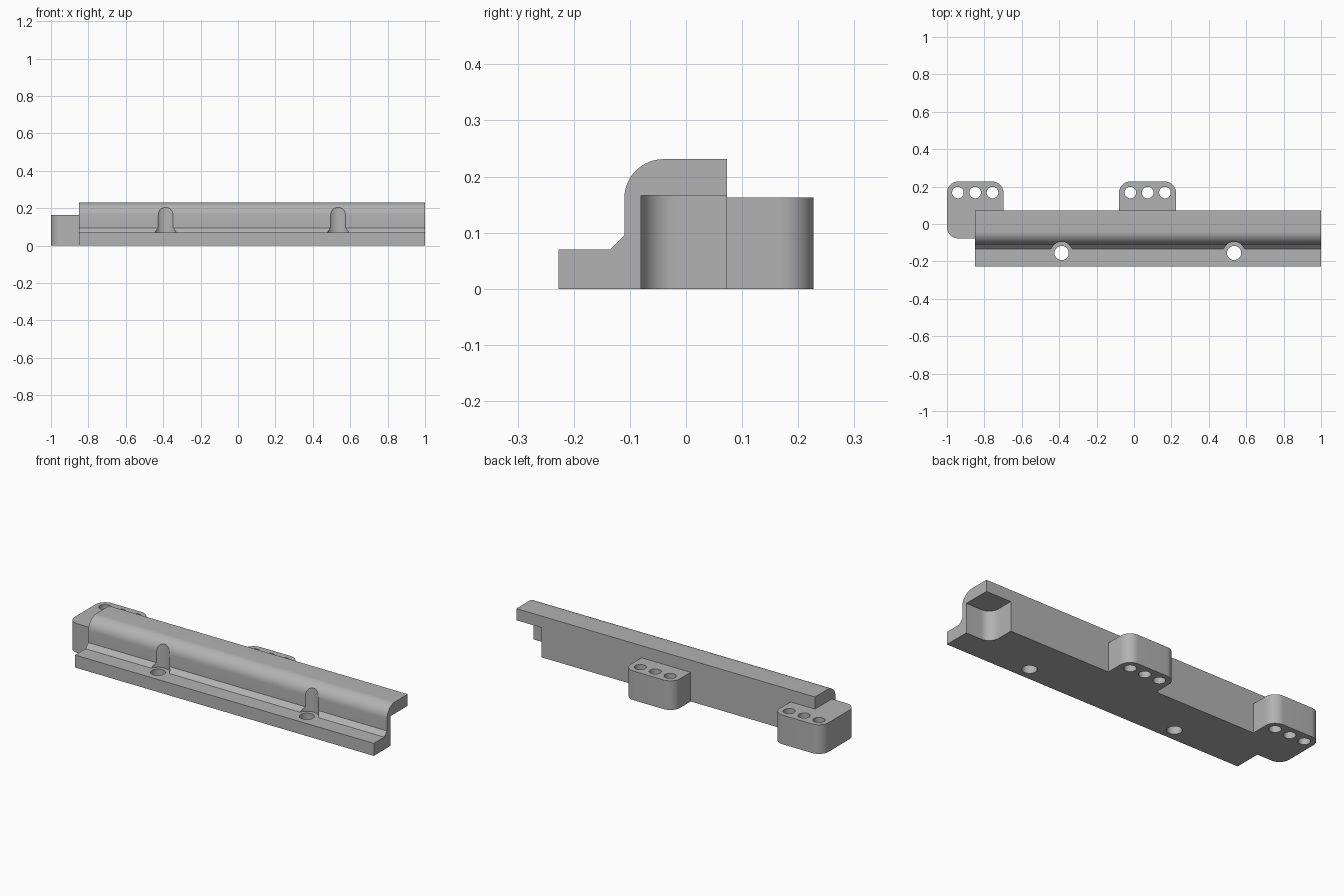
import bpy, bmesh
from math import pi, cos, sin
from mathutils import Vector, Matrix

cube = bpy.data.objects.get("Cube")
if cube:
    bpy.data.objects.remove(cube, do_unlink=True)

grey = bpy.data.materials.new("plain grey")
grey.use_nodes = True
grey.diffuse_color = (0.45, 0.45, 0.45, 1)
grey.node_tree.nodes["Principled BSDF"].inputs["Base Color"].default_value = (0.45, 0.45, 0.45, 1)

RAIL_LEFT, RAIL_BACK = -0.85, 0.073


def prism(name, outline, start, end, place):
    """Extrude a flat outline; place(u, v, w) turns it into model space."""
    bm = bmesh.new()
    rings = [[bm.verts.new(place(u, v, w)) for u, v in outline] for w in (start, end)]
    n = len(outline)
    bm.faces.new(rings[0])
    bm.faces.new(rings[1])
    for i in range(n):
        j = (i + 1) % n
        bm.faces.new((rings[0][i], rings[0][j], rings[1][j], rings[1][i]))
    bmesh.ops.recalc_face_normals(bm, faces=bm.faces)
    mesh = bpy.data.meshes.new(name)
    bm.to_mesh(mesh)
    bm.free()
    mesh.materials.append(grey)
    obj = bpy.data.objects.new(name, mesh)
    bpy.context.collection.objects.link(obj)
    return obj


def along_x(u, v, w):
    return (w, u, v)


def along_z(u, v, w):
    return (u, v, w)


def arc(cx, cy, r, a0, a1, steps=16):
    return [(cx + r * cos(a0 + (a1 - a0) * i / steps),
             cy + r * sin(a0 + (a1 - a0) * i / steps)) for i in range(steps + 1)]


def rounded_box(x0, x1, y0, y1, r, corners):
    """Rectangle outline; corners lists which of 0..3 (anticlockwise from x0,y0) are round."""
    spots = [(x0, y0, 1, 1), (x1, y0, -1, 1), (x1, y1, -1, -1), (x0, y1, 1, -1)]
    pts = []
    for k, (x, y, sx, sy) in enumerate(spots):
        if k in corners:
            pts += arc(x + sx * r, y + sy * r, r, pi + k * pi / 2, 1.5 * pi + k * pi / 2)
        else:
            pts.append((x, y))
    return pts


def cylinder(x, y, r, z0, z1):
    return prism("cutter", arc(x, y, r, 0, 2 * pi, 48)[:-1], z0, z1, along_z)


def combine(target, tool, operation):
    mod = target.modifiers.new(operation, 'BOOLEAN')
    mod.operation, mod.solver, mod.object = operation, 'EXACT', tool
    tool.hide_render = True
    bpy.context.view_layer.objects.active = target
    bpy.ops.object.modifier_apply(modifier=mod.name)
    bpy.data.objects.remove(tool, do_unlink=True)


# Rail: stepped section with chamfer at the foot and round shoulder
section = [(-0.227, 0), (-0.227, 0.07), (-0.135, 0.07), (-0.11, 0.095)]
section += arc(-0.04, 0.161, 0.07, pi, pi / 2)
section += [(RAIL_BACK, 0.231), (RAIL_BACK, 0)]
rail = prism("mounting_rail", section, RAIL_LEFT, 1, along_x)

# Socket under the left end, open to the end and the back
socket = rounded_box(0.845, 1.1, -0.08, 0.2, 0.06, [0])
combine(rail, prism("cutter", socket, -0.1, 0.166, along_z), 'DIFFERENCE')

# Lugs: one overhanging the right end, one on the back
end_lug = rounded_box(-1, -0.698, -0.077, 0.227, 0.06, [0, 2, 3])
back_lug = rounded_box(-0.08, 0.225, 0, 0.227, 0.06, [2, 3])
for outline in (end_lug, back_lug):
    combine(rail, prism("lug", outline, 0, 0.163, along_z), 'UNION')

# Three holes through each lug
for middle in (-0.849, 0.073):
    for step in (-1, 0, 1):
        combine(rail, cylinder(middle + step * 0.0925, 0.168, 0.031, -0.1, 0.3), 'DIFFERENCE')

# Screw holes in the ledge, with head clearance cut into the wall
for x in (-0.387, 0.535):
    combine(rail, cylinder(x, -0.155, 0.06, 0.07, 0.4), 'DIFFERENCE')
    combine(rail, cylinder(x, -0.155, 0.038, -0.1, 0.2), 'DIFFERENCE')

# Smooth the curves, keep the edges crisp
bpy.ops.object.select_all(action='DESELECT')
rail.select_set(True)
bpy.context.view_layer.objects.active = rail
bpy.ops.object.shade_smooth_by_angle(angle=pi / 6)
